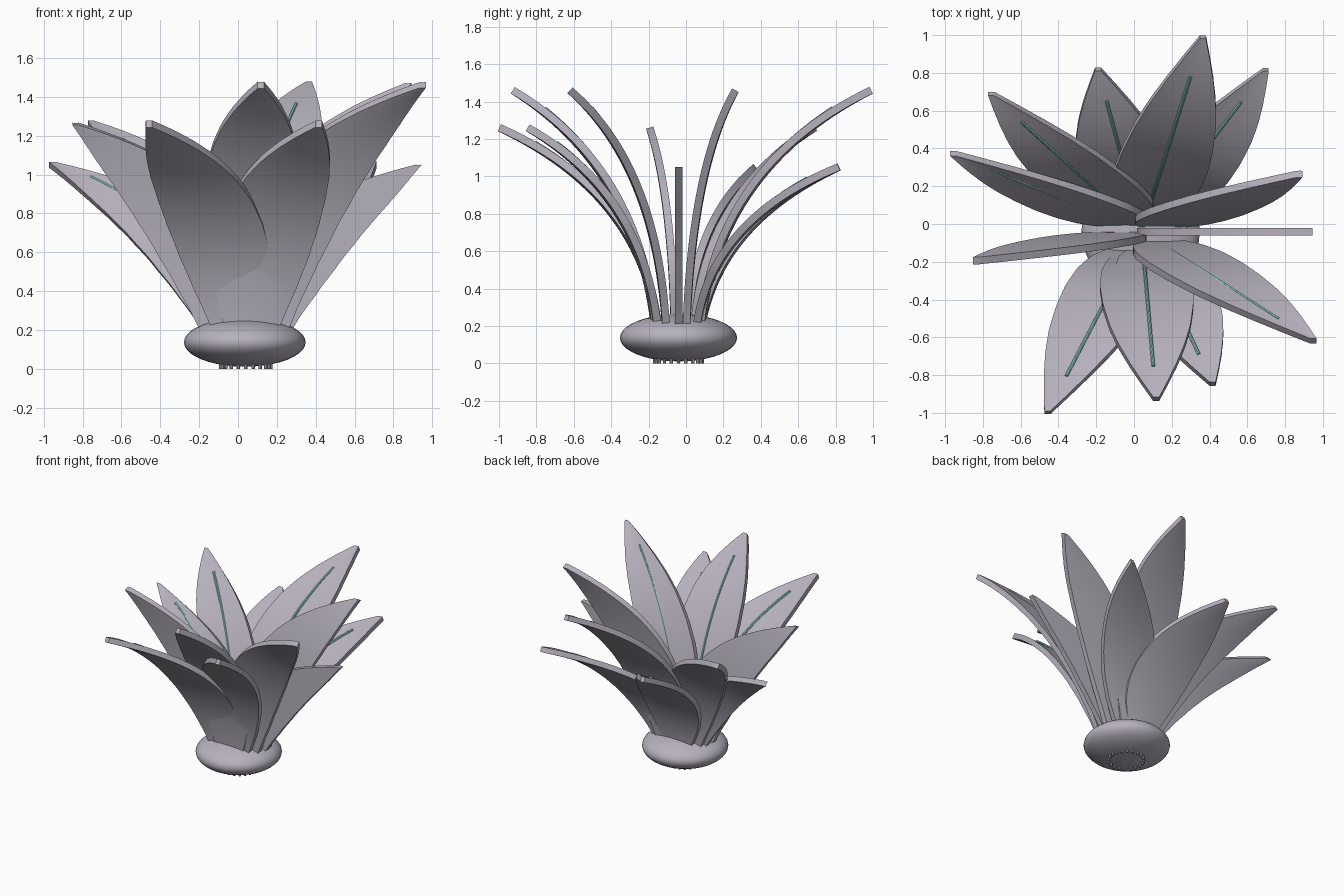
import bpy, bmesh, math
from mathutils import Vector

if "Cube" in bpy.data.objects:
    bpy.data.objects.remove(bpy.data.objects["Cube"])

CX, CY = 0.04, -0.04


def material(name, rgb):
    m = bpy.data.materials.new(name)
    m.diffuse_color = (*rgb, 1)
    m.use_nodes = True
    m.node_tree.nodes["Principled BSDF"].inputs["Base Color"].default_value = m.diffuse_color
    return m


LILAC = material("lilac_grey", (0.47, 0.44, 0.51))
TEAL = material("pale_teal", (0.30, 0.68, 0.61))

# half width of a leaf along its length
WIDTHS = [(0, .12), (.15, .19), (.28, .23), (.42, .247), (.55, .24), (.67, .215),
          (.77, .175), (.86, .122), (.94, .065), (1, .016)]


def half_width(t):
    for (a, wa), (b, wb) in zip(WIDTHS, WIDTHS[1:]):
        if t <= b:
            return wa + (wb - wa) * (t - a) / (b - a)
    return WIDTHS[-1][1]


def spine(t, angle, reach, height):
    """Point, tangent and upward normal on the arching centre line."""
    p0, p1, p2 = Vector((.13, .21)), Vector((.235, height * .72)), Vector((reach, height))
    p = p0 * (1 - t) ** 2 + p1 * 2 * t * (1 - t) + p2 * t * t
    d = ((p1 - p0) * (1 - t) + (p2 - p1) * t).normalized()
    c, s = math.cos(angle), math.sin(angle)
    return (Vector((CX + p.x * c, CY + p.x * s, p.y)),
            Vector((d.x * c, d.x * s, d.y)),
            Vector((-d.y * c, -d.y * s, d.x)))


def loft(name, rings, mat):
    """Skin a list of equal closed rings and cap both ends."""
    bm = bmesh.new()
    rows = [[bm.verts.new(p) for p in ring] for ring in rings]
    n = len(rows[0])
    for a, b in zip(rows, rows[1:]):
        for i in range(n):
            bm.faces.new((a[i], a[(i + 1) % n], b[(i + 1) % n], b[i]))
    bm.faces.new(rows[0][::-1])
    bm.faces.new(rows[-1])
    bmesh.ops.recalc_face_normals(bm, faces=bm.faces)
    return finish(name, bm, mat)


def finish(name, bm, mat):
    me = bpy.data.meshes.new(name)
    bm.to_mesh(me)
    bm.free()
    me.materials.append(mat)
    ob = bpy.data.objects.new(name, me)
    bpy.context.collection.objects.link(ob)
    bpy.ops.object.select_all(action='DESELECT')
    bpy.context.view_layer.objects.active = ob
    ob.select_set(True)
    bpy.ops.object.shade_smooth_by_angle(angle=math.radians(40))
    return ob


def leaf(i, angle, reach, height):
    # blades all spread along x, with a constant thickness
    rings = []
    steps = 28
    us = [-1, -.8, -.4, 0, .4, .8, 1]
    for k in range(steps + 1):
        t = k / steps
        p, d, up = spine(t, angle, reach, height)
        nrm = Vector((1, 0, 0)).cross(d).normalized()
        w = half_width(t)

        def at(u, side):
            cup = up * .012 * (u * u) * (w / .24)
            return p + Vector((u * w, 0, 0)) + cup + nrm * side * .02
        rings.append([at(u, -1) for u in us] + [at(u, 1) for u in us[::-1]])
    loft(f"leaf_{i}", rings, LILAC)

    # thin vein raised on the inner side of the blade
    rings = []
    for k in range(19):
        t = .2 + .67 * k / 18
        p, d, up = spine(t, angle, reach, height)
        side = d.cross(up)
        c = p + up * .022
        rings.append([c + (side * math.cos(a) + up * math.sin(a)) * .009
                      for a in (j * math.tau / 8 for j in range(8))])
    loft(f"vein_{i}", rings, TEAL)


# twelve leaves in a golden-angle spiral
for i in range(12):
    leaf(i, math.radians(137.5) * i, (.89, 1.08)[i % 2], (1.05, 1.26, 1.46)[i % 3])

# flattened bulb at the foot
bm = bmesh.new()
bmesh.ops.create_uvsphere(bm, u_segments=40, v_segments=20, radius=1)
for v in bm.verts:
    v.co = Vector((v.co.x * .313 + CX - .005, v.co.y * .313 + CY, v.co.z * .126 + .137))
finish("bulb", bm, LILAC)

# ring of short root stubs underneath
bm = bmesh.new()
for k in range(20):
    a = k * math.tau / 20
    r = bmesh.ops.create_cone(bm, cap_ends=True, segments=8, radius1=.009, radius2=.009, depth=.03)
    bmesh.ops.translate(bm, verts=r["verts"],
                        vec=(CX + .128 * math.cos(a), CY + .128 * math.sin(a), .015))
finish("root_stubs", bm, LILAC)
